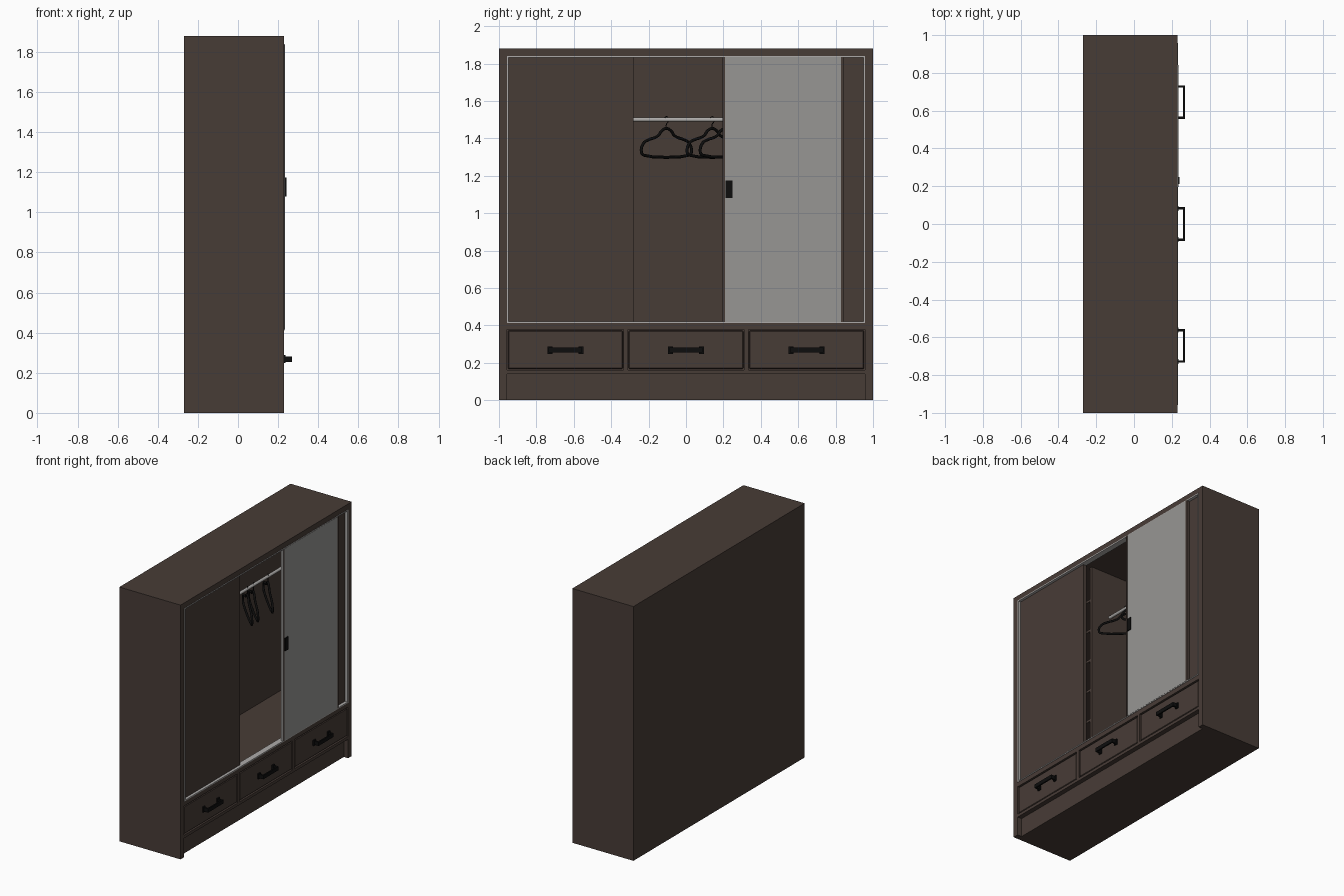
import bpy, math
from mathutils import Vector

if "Cube" in bpy.data.objects:
    bpy.data.objects.remove(bpy.data.objects["Cube"])


def material(name, rgb):
    m = bpy.data.materials.new(name)
    m.diffuse_color = (*rgb, 1)
    m.use_nodes = True
    m.node_tree.nodes["Principled BSDF"].inputs["Base Color"].default_value = m.diffuse_color
    return m


WOOD = material("dark brown wood", (0.064, 0.045, 0.037))
MIRROR = material("grey panel", (0.31, 0.305, 0.295))
METAL = material("light metal", (0.42, 0.41, 0.40))
BLACK = material("black metal", (0.004, 0.004, 0.004))


def box(name, x, y, z, mat=WOOD, bevel=0):
    bpy.ops.mesh.primitive_cube_add(size=1, location=[(a + b) / 2 for a, b in (x, y, z)])
    o = bpy.context.object
    o.name = name
    o.scale = [b - a for a, b in (x, y, z)]
    bpy.ops.object.transform_apply(location=False, rotation=False, scale=True)
    o.data.materials.append(mat)
    if bevel:
        m = o.modifiers.new("bevel", 'BEVEL')
        m.width = bevel
        m.segments = 1
    return o


BACK, FRONT = -0.27, 0.23

# carcass
for s, n in ((-1, "left"), (1, "right")):
    box(n + "_side", (BACK, FRONT), sorted((s * 1.0, s * 0.958)), (0, 1.88))
box("top_board", (BACK, FRONT), (-0.958, 0.958), (1.84, 1.88))
box("back_board", (BACK, -0.25), (-0.958, 0.958), (0, 1.84))
box("floor_board", (-0.25, FRONT), (-0.958, 0.958), (0.378, 0.412))
box("bottom_rail", (-0.25, FRONT), (-0.958, 0.958), (0.14, 0.162))
box("plinth", (-0.25, 0.195), (-0.958, 0.958), (0, 0.14))
box("drawer_body", (-0.25, 0.2), (-0.958, 0.958), (0.162, 0.378))
for y in (-0.322, 0.322):
    box("drawer_divider", (0.2, FRONT), (y - 0.011, y + 0.011), (0.162, 0.378))

# inner divider with shelves in the left compartment
box("inner_divider", (-0.25, 0.14), (-0.30, -0.28), (0.412, 1.84))
for i in range(5):
    z = 0.645 + i * 0.235
    box("shelf", (-0.25, 0.14), (-0.958, -0.30), (z - 0.009, z + 0.009))

# drawers with handles
for y in (-0.645, 0, 0.645):
    w = 0.307
    box("drawer_front", (0.2, 0.227), (y - w, y + w), (0.167, 0.372), WOOD, 0.005)
    for s in (-1, 1):
        c = y + s * 0.083
        box("handle_foot", (0.226, 0.236), (c - 0.013, c + 0.013), (0.248, 0.288), BLACK)
        box("handle_leg", (0.234, 0.268), (c - 0.006, c + 0.006), (0.254, 0.282), BLACK)
    box("handle_bar", (0.259, 0.269), (y - 0.089, y + 0.089), (0.254, 0.282), BLACK)

# metal tracks around the opening
for s in (-1, 1):
    box("side_track", (0.19, 0.233), sorted((s * 0.948, s * 0.958)), (0.412, 1.84), METAL)
box("top_track", (0.19, 0.233), (-0.958, 0.958), (1.832, 1.84), METAL)
box("bottom_track", (0.19, 0.233), (-0.958, 0.958), (0.412, 0.42), METAL)

# sliding doors, the middle one pushed to the right
box("left_door", (0.187, 0.213), (-0.948, -0.28), (0.42, 1.832))
box("right_door", (0.187, 0.211), (0.28, 0.948), (0.42, 1.832))
box("middle_door", (0.214, 0.2345), (0.208, 0.828), (0.417, 1.836), MIRROR)
for a, b in ((0.196, 0.208), (0.828, 0.841)):
    box("door_stile", (0.213, 0.235), (a, b), (0.417, 1.836))
box("door_edge_trim", (0.214, 0.234), (0.194, 0.196), (0.417, 1.836), METAL)
box("door_pull", (0.234, 0.241), (0.211, 0.248), (1.08, 1.175), BLACK)

# clothes rod
ROD_X, ROD_Z = -0.02, 1.5
bpy.ops.mesh.primitive_cylinder_add(vertices=24, radius=0.011, depth=1.238,
                                    location=(ROD_X, 0.339, ROD_Z), rotation=(math.pi / 2, 0, 0))
rod = bpy.context.object
rod.name = "clothes_rod"
rod.data.materials.append(METAL)
bpy.ops.object.shade_smooth_by_angle()


# hangers turned on the rod
def tube(name, pts, y, radius, cyclic):
    cu = bpy.data.curves.new(name, 'CURVE')
    cu.dimensions = '3D'
    cu.bevel_depth = radius
    cu.bevel_resolution = 2
    cu.resolution_u = 4
    cu.materials.append(BLACK)
    sp = cu.splines.new('BEZIER')
    sp.bezier_points.add(len(pts) - 1)
    d = Vector((-0.7, 0.714, 0))
    for p, (u, z) in zip(sp.bezier_points, pts):
        p.co = Vector((ROD_X, y, z)) + d * u
        p.handle_left_type = p.handle_right_type = 'AUTO'
    sp.use_cyclic_u = cyclic
    o = bpy.data.objects.new(name, cu)
    bpy.context.collection.objects.link(o)


half = [(0.17, 1.31), (0.187, 1.325), (0.17, 1.375), (0.14, 1.39), (0.06, 1.415), (0.035, 1.44)]
outline = half + [(0, 1.453)] + [(-u, z) for u, z in reversed(half)]
hook = [(0, 1.453), (0, 1.475), (0.014, 1.49), (0.012, 1.51), (0, 1.516), (-0.013, 1.51)]
for y in (-0.105, 0.14, 0.21, 0.38):
    tube("hanger", outline, y, 0.008, True)
    tube("hanger_hook", hook, y, 0.0025, False)
